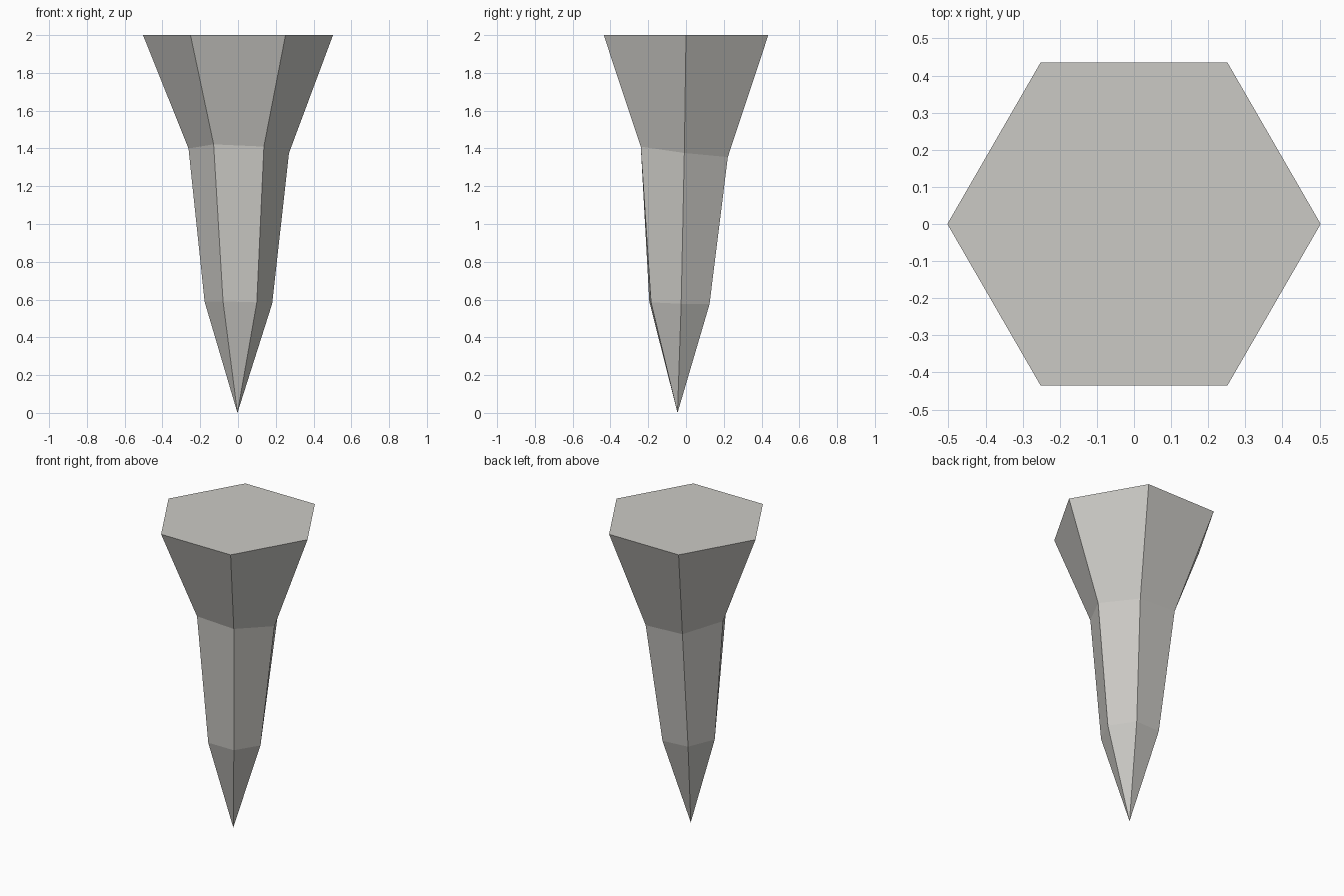
import bpy
import bmesh
from math import cos, sin, radians

cube = bpy.data.objects.get("Cube")
if cube:
    bpy.data.objects.remove(cube)

# Stone colour
stone = bpy.data.materials.new("warm grey stone")
stone.use_nodes = True
colour = (0.60, 0.59, 0.56, 1)
stone.diffuse_color = colour
shader = stone.node_tree.nodes["Principled BSDF"]
shader.inputs["Base Color"].default_value = colour
shader.inputs["Roughness"].default_value = 0.9

bm = bmesh.new()
SIDES = 6


def ring(radius, cx, cy, z, twist=0, tilt_x=0, tilt_y=0):
    """Hexagonal cross-section, slightly twisted and tilted."""
    verts = []
    for i in range(SIDES):
        a = radians(i * 360 / SIDES + twist)
        c, s = cos(a), sin(a)
        verts.append(bm.verts.new((cx + radius * c, cy + radius * s,
                                   z + tilt_x * c + tilt_y * s)))
    return verts


# Cross-sections from the wide flat top down to the point
rings = [
    ring(0.503, 0, 0, 2.0),
    ring(0.266, 0.004, -0.009, 1.388, 0, -0.012, -0.032),
    ring(0.179, 0.002, -0.035, 0.583, 3, -0.005, -0.006),
]
tip = bm.verts.new((-0.003, -0.045, 0))

# Top cap, faceted sides and pointed end
bm.faces.new(rings[0])
for i in range(SIDES):
    j = (i + 1) % SIDES
    for upper, lower in zip(rings, rings[1:]):
        bm.faces.new((upper[j], upper[i], lower[i], lower[j]))
    bm.faces.new((rings[-1][j], rings[-1][i], tip))
bmesh.ops.recalc_face_normals(bm, faces=bm.faces)

mesh = bpy.data.meshes.new("stone_spike")
bm.to_mesh(mesh)
bm.free()
mesh.materials.append(stone)
spike = bpy.data.objects.new("stone_spike", mesh)
bpy.context.collection.objects.link(spike)
